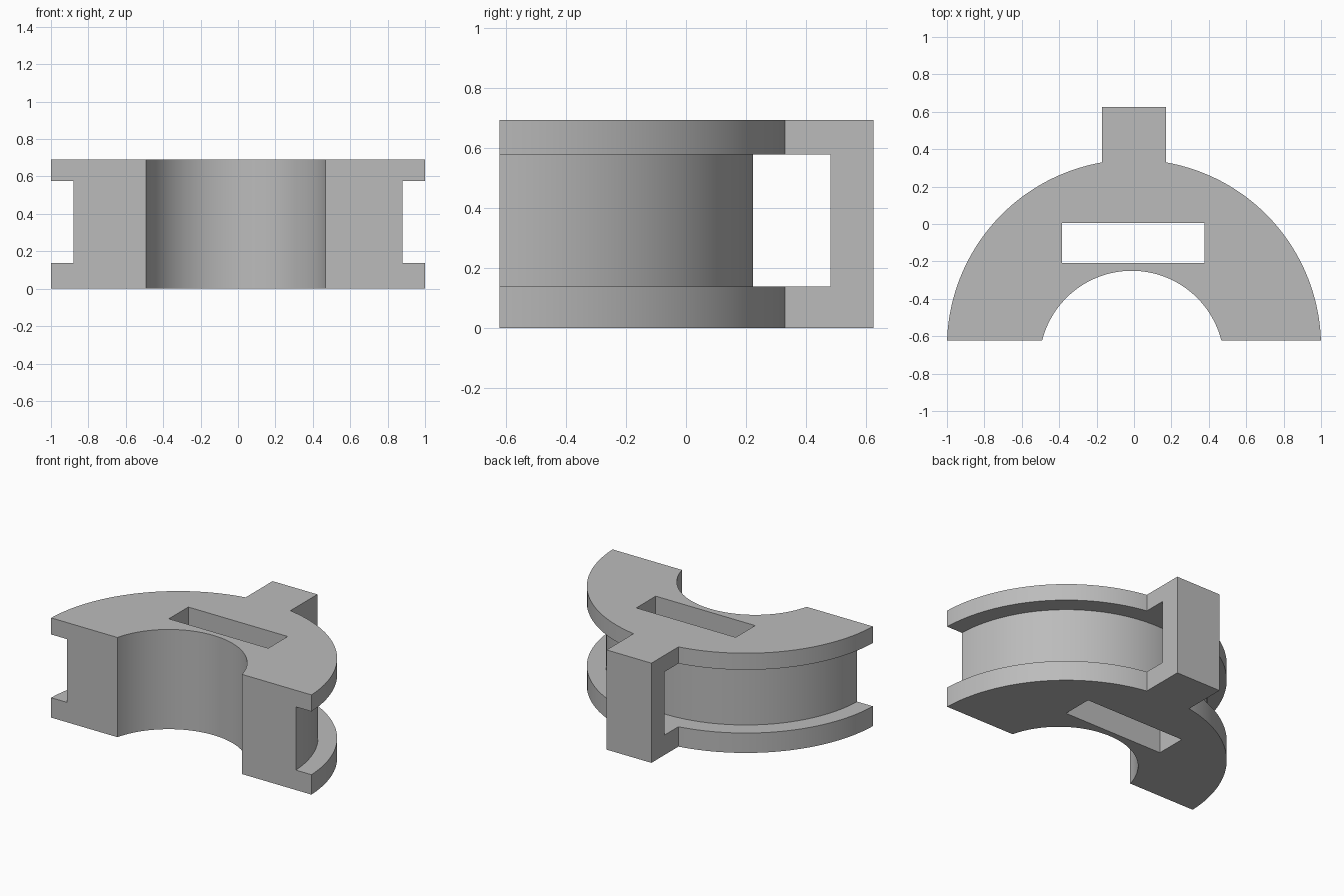
import bpy, bmesh
from math import sin, cos, asin, acos, pi, radians

FRONT, BACK, HEIGHT = -0.622, 0.625, 0.692
OUTER_Y, OUTER_R, CORE_R = -0.656, 1.0, 0.88
BORE_X, BORE_Y, BORE_R = -0.012, -0.744, 0.494
TAB = 0.172

cube = bpy.data.objects.get("Cube")
if cube:
    bpy.data.objects.remove(cube, do_unlink=True)

grey = bpy.data.materials.new("plain grey")
grey.use_nodes = True
colour = (0.5, 0.5, 0.5, 1)
grey.diffuse_color = colour
grey.node_tree.nodes["Principled BSDF"].inputs["Base Color"].default_value = colour


def arc(cx, cy, r, start, end, steps):
    angles = [start + (end - start) * i / steps for i in range(steps + 1)]
    return [(cx + r * cos(a), cy + r * sin(a)) for a in angles]


def prism(name, outline, bottom, top):
    bm = bmesh.new()
    face = bm.faces.new([bm.verts.new((x, y, bottom)) for x, y in outline])
    result = bmesh.ops.extrude_face_region(bm, geom=[face])
    verts = [v for v in result["geom"] if isinstance(v, bmesh.types.BMVert)]
    bmesh.ops.translate(bm, verts=verts, vec=(0, 0, top - bottom))
    bmesh.ops.recalc_face_normals(bm, faces=bm.faces)
    mesh = bpy.data.meshes.new(name)
    bm.to_mesh(mesh)
    bm.free()
    mesh.materials.append(grey)
    obj = bpy.data.objects.new(name, mesh)
    bpy.context.collection.objects.link(obj)
    return obj


# Half-round body with the rear tab and the front bore
low = asin((FRONT - OUTER_Y) / OUTER_R)
high = acos(TAB / OUTER_R)
dip = asin((FRONT - BORE_Y) / BORE_R)
outline = arc(0, OUTER_Y, OUTER_R, low, high, 48)
outline += [(TAB, BACK), (-TAB, BACK)]
outline += arc(0, OUTER_Y, OUTER_R, pi - high, pi - low, 48)
outline += arc(BORE_X, BORE_Y, BORE_R, pi - dip, dip, 48)
body = prism("half_spool_body", outline, 0, HEIGHT)

# Groove around the rim, passing through the tab
groove = arc(0, OUTER_Y, CORE_R, 0, pi, 96)
groove += [(-1.2, OUTER_Y), (-1.2, 0.482), (1.2, 0.482), (1.2, OUTER_Y)]
groove_cutter = prism("groove_cutter", groove, 0.138, 0.577)

# Rectangular slot from top to bottom
slot = [(-0.385, -0.208), (0.378, -0.208), (0.378, 0.005), (-0.385, 0.005)]
slot_cutter = prism("slot_cutter", slot, -0.1, HEIGHT + 0.1)

bpy.ops.object.select_all(action="DESELECT")
body.select_set(True)
bpy.context.view_layer.objects.active = body
for cutter in (groove_cutter, slot_cutter):
    cutter.hide_render = True
    cut = body.modifiers.new(cutter.name, "BOOLEAN")
    cut.operation = "DIFFERENCE"
    cut.solver = "EXACT"
    cut.object = cutter
    bpy.ops.object.modifier_apply(modifier=cut.name)
    bpy.data.objects.remove(cutter, do_unlink=True)

bpy.ops.object.shade_smooth_by_angle(angle=radians(30))
